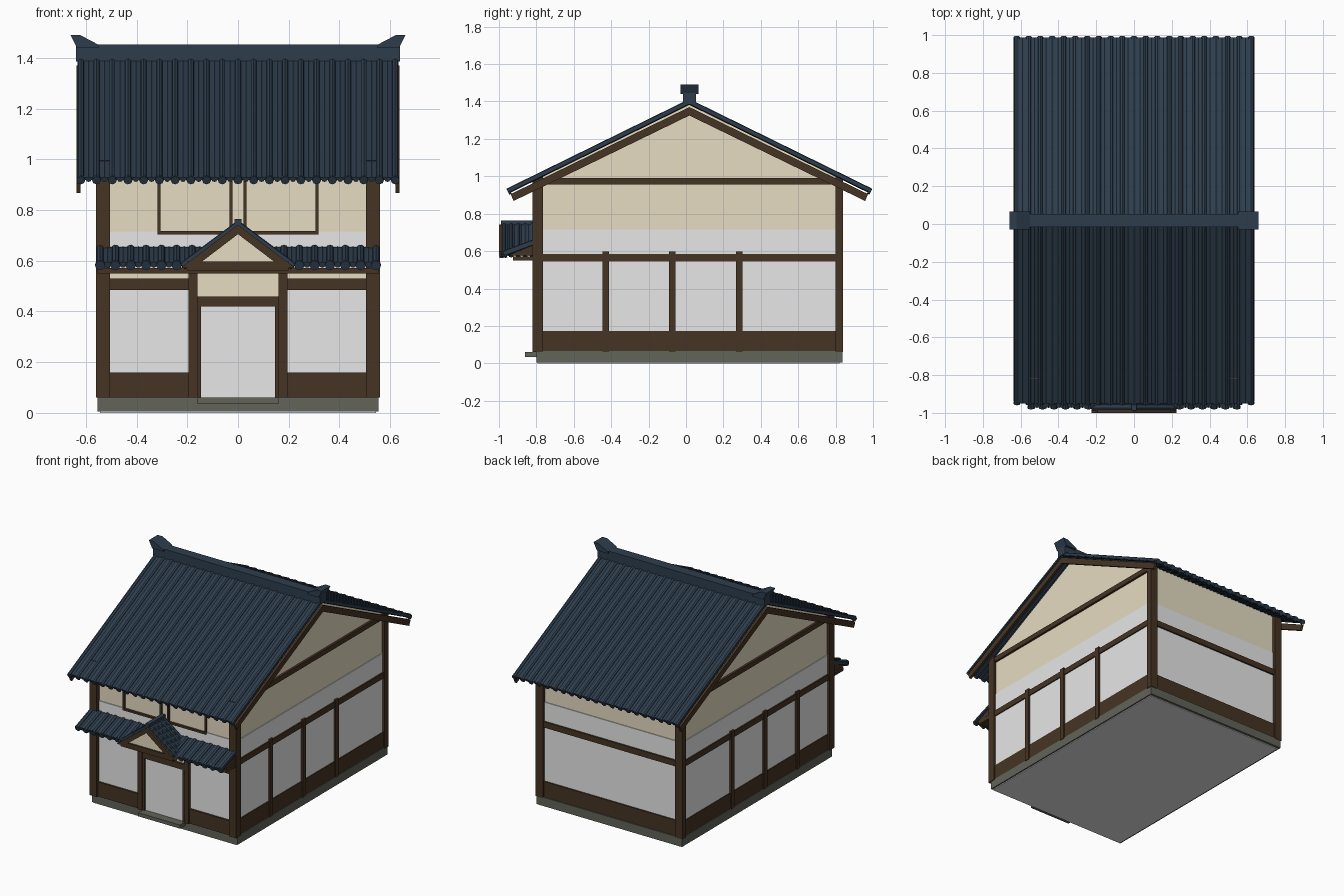
import bpy, bmesh, math
from mathutils import Vector, Matrix

if "Cube" in bpy.data.objects:
    bpy.data.objects.remove(bpy.data.objects["Cube"])


def material(name, rgb):
    m = bpy.data.materials.new(name)
    m.use_nodes = True
    m.diffuse_color = (*rgb, 1)
    m.node_tree.nodes["Principled BSDF"].inputs["Base Color"].default_value = (*rgb, 1)
    return m


TILE = material("slate blue tile", (0.027, 0.047, 0.073))
WOOD = material("dark timber", (0.06, 0.034, 0.017))
CREAM = material("cream plaster", (0.79, 0.715, 0.54))
WHITE = material("white plaster", (0.87, 0.87, 0.87))
STONE = material("grey stone", (0.122, 0.125, 0.1))


def finish(name, bm, mat):
    bmesh.ops.recalc_face_normals(bm, faces=bm.faces)
    mesh = bpy.data.meshes.new(name)
    bm.to_mesh(mesh)
    bm.free()
    mesh.materials.append(mat)
    obj = bpy.data.objects.new(name, mesh)
    bpy.context.collection.objects.link(obj)


def extrude(name, points, offset, mat):
    """Solid made by sweeping a flat polygon along an offset."""
    bm = bmesh.new()
    face = bm.faces.new([bm.verts.new(p) for p in points])
    new = bmesh.ops.extrude_face_region(bm, geom=[face])["geom"]
    bmesh.ops.translate(bm, vec=offset, verts=[v for v in new if isinstance(v, bmesh.types.BMVert)])
    finish(name, bm, mat)


def box(name, x, y, z, mat):
    pts = [(x[0], y[0], z[0]), (x[1], y[0], z[0]), (x[1], y[1], z[0]), (x[0], y[1], z[0])]
    extrude(name, pts, (0, 0, z[1] - z[0]), mat)


def pair(name, x, y, z, mat):
    """Box and its mirror image across x."""
    box("left_" + name, x, y, z, mat)
    box("right_" + name, (-x[1], -x[0]), y, z, mat)


def side_prism(name, yz, x0, x1, mat):
    extrude(name, [(x0, y, z) for y, z in yz], (x1 - x0, 0, 0), mat)


def front_prism(name, xz, y0, y1, mat):
    extrude(name, [(x, y0, z) for x, z in xz], (0, y1 - y0, 0), mat)


def tiled_slope(name, start, down, across, count, radius):
    """Thin deck with cover rolls, lower pan rolls between them, and eave caps."""
    start, down, across = Vector(start), Vector(down), Vector(across)
    d, a = down.normalized(), across.normalized()
    n = a.cross(d)
    if n.z < 0:
        n = -n
    bm = bmesh.new()
    # deck
    thick = n * radius * 0.4
    corners = [start, start + across, start + across + down, start + down]
    low = [bm.verts.new(c - thick) for c in corners]
    top = [bm.verts.new(c + thick) for c in corners]
    bm.faces.new(low)
    bm.faces.new(top)
    for i in range(4):
        j = (i + 1) % 4
        bm.faces.new((low[i], low[j], top[j], top[i]))
    # rolls and caps
    turn = d.to_track_quat("Z", "Y").to_matrix().to_4x4()

    def roll(r, length, centre):
        bmesh.ops.create_cone(bm, cap_ends=True, segments=8, radius1=r, radius2=r, depth=length,
                              matrix=Matrix.Translation(centre) @ turn)

    pitch = (across - 2 * a * radius) / (count - 1)
    for i in range(count):
        edge = start + a * radius + pitch * i
        roll(radius, down.length, edge + down / 2)
        roll(radius * 1.25, 0.014, edge + down - n * radius * 0.3)
        if i < count - 1:
            roll(radius * 0.8, down.length, edge + pitch / 2 + down / 2 - n * radius * 0.25)
    finish(name, bm, TILE)


MID = 0.018  # ridge position in y
FRONT, BACK = -0.79, 0.815

# Stone footing and door step
box("footing", (-0.555, 0.555), (-0.80, 0.837), (0.005, 0.065), STONE)
box("door_step", (-0.16, 0.16), (-0.86, -0.79), (0.035, 0.06), STONE)

# Plaster walls: gabled upper body and white lower band reaching the ground
side_prism("upper_walls", [(FRONT, 0.06), (BACK, 0.06), (BACK, 0.999), (MID, 1.39), (FRONT, 0.993)],
           -0.54, 0.54, CREAM)
box("lower_walls", (-0.545, 0.545), (FRONT - 0.005, BACK + 0.005), (0, 0.715), WHITE)
box("front_cream_band", (-0.505, 0.505), (-0.799, -0.79), (0.485, 0.57), CREAM)
box("over_door_panel", (-0.16, 0.16), (-0.80, -0.79), (0.44, 0.57), CREAM)

# Corner posts
for label, y in (("front", (-0.82, -0.765)), ("back", (0.80, 0.84))):
    pair(label + "_corner_post", (0.505, 0.56), y, (0.06, 0.996), WOOD)

# Side timbers
pair("side_wainscot", (0.53, 0.55), (-0.77, 0.80), (0.06, 0.172), WOOD)
pair("side_middle_beam", (0.53, 0.553), (-0.77, 0.80), (0.545, 0.585), WOOD)
pair("side_top_beam", (0.53, 0.555), (-0.77, 0.80), (0.955, 0.99), WOOD)
for i, y in enumerate((-0.43, -0.073, 0.285)):
    pair("side_post_%d" % (i + 1), (0.53, 0.558), (y - 0.017, y + 0.017), (0.06, 0.597), WOOD)

# Back timbers
box("back_wainscot", (-0.51, 0.51), (0.81, 0.83), (0.06, 0.172), WOOD)
box("back_middle_beam", (-0.51, 0.51), (0.81, 0.832), (0.545, 0.585), WOOD)

# Front timbers, entrance and door
pair("front_wainscot", (0.19, 0.51), (-0.808, -0.78), (0.06, 0.16), WOOD)
pair("front_window_beam", (0.19, 0.51), (-0.812, -0.78), (0.485, 0.53), WOOD)
pair("entrance_post", (0.16, 0.195), (-0.82, -0.78), (0.06, 0.56), WOOD)
pair("door_jamb", (0.145, 0.162), (-0.812, -0.78), (0.06, 0.43), WOOD)
box("door_lintel", (-0.162, 0.162), (-0.814, -0.78), (0.42, 0.46), WOOD)
box("door_panel", (-0.147, 0.147), (-0.803, -0.79), (0.06, 0.422), WHITE)

# Upper window frames
for label, x0, x1 in (("left", 0.022, 0.318), ("right", -0.318, -0.022)):
    y = (-0.805, -0.785)
    for part, x in (("inner", (x0, x0 + 0.012)), ("outer", (x1 - 0.012, x1))):
        box("%s_window_%s_stile" % (label, part), x, y, (0.705, 0.96), WOOD)
    box(label + "_window_sill", (x0, x1), y, (0.704, 0.717), WOOD)
    box(label + "_window_head", (x0, x1), y, (0.947, 0.96), WOOD)

# Main roof slopes
for label, s in (("front", -1), ("back", 1)):
    tiled_slope(label + "_roof", (-0.634, MID, 1.398), (0, s * 0.966, -0.474), (1.268, 0, 0), 21, 0.014)

# Barge boards under the gable ends
chevron = [(MID - 0.955, 0.905), (MID, 1.37), (MID + 0.955, 0.905),
           (MID + 0.94, 0.868), (MID, 1.325), (MID - 0.94, 0.868)]
for label, s in (("left", 1), ("right", -1)):
    side_prism(label + "_barge_board", chevron, s * 0.622, s * 0.637, WOOD)

# Ridge with flared end ornaments
box("roof_ridge", (-0.638, 0.638), (MID - 0.035, MID + 0.035), (1.385, 1.452), TILE)
for label, s in (("left", 1), ("right", -1)):
    flare = [(0.55, 1.44), (0.635, 1.44), (0.66, 1.49), (0.622, 1.49), (0.55, 1.452)]
    front_prism(label + "_ridge_ornament", [(s * x, z) for x, z in flare], MID - 0.048, MID + 0.048, TILE)

# Porch lean-to roof, its end boards and beam
tiled_slope("porch_roof", (-0.56, -0.81, 0.648), (0, -0.16, -0.06), (1.12, 0, 0), 19, 0.016)
for label, s in (("left", 1), ("right", -1)):
    side_prism(label + "_porch_end_board", [(-0.955, 0.575), (-0.81, 0.635), (-0.81, 0.578)],
               s * 0.53, s * 0.55, WOOD)
box("porch_beam", (-0.555, 0.555), (-0.925, -0.80), (0.55, 0.572), WOOD)

# Entrance gable
for label, s in (("left", 1), ("right", -1)):
    tiled_slope(label + "_gable_roof", (0, -0.985, 0.745), (s * 0.215, 0, -0.16), (0, 0.175, 0), 5, 0.012)
    rake = [(0, 0.742), (s * 0.225, 0.572), (s * 0.175, 0.572), (0, 0.705)]
    front_prism(label + "_gable_rake", rake, -1.0, -0.98, WOOD)
box("gable_ridge", (-0.014, 0.014), (-0.988, -0.81), (0.74, 0.765), TILE)
box("gable_tie_beam", (-0.2, 0.2), (-0.998, -0.975), (0.562, 0.597), WOOD)
front_prism("gable_panel", [(-0.19, 0.58), (0.19, 0.58), (0, 0.725)], -0.987, -0.82, CREAM)
